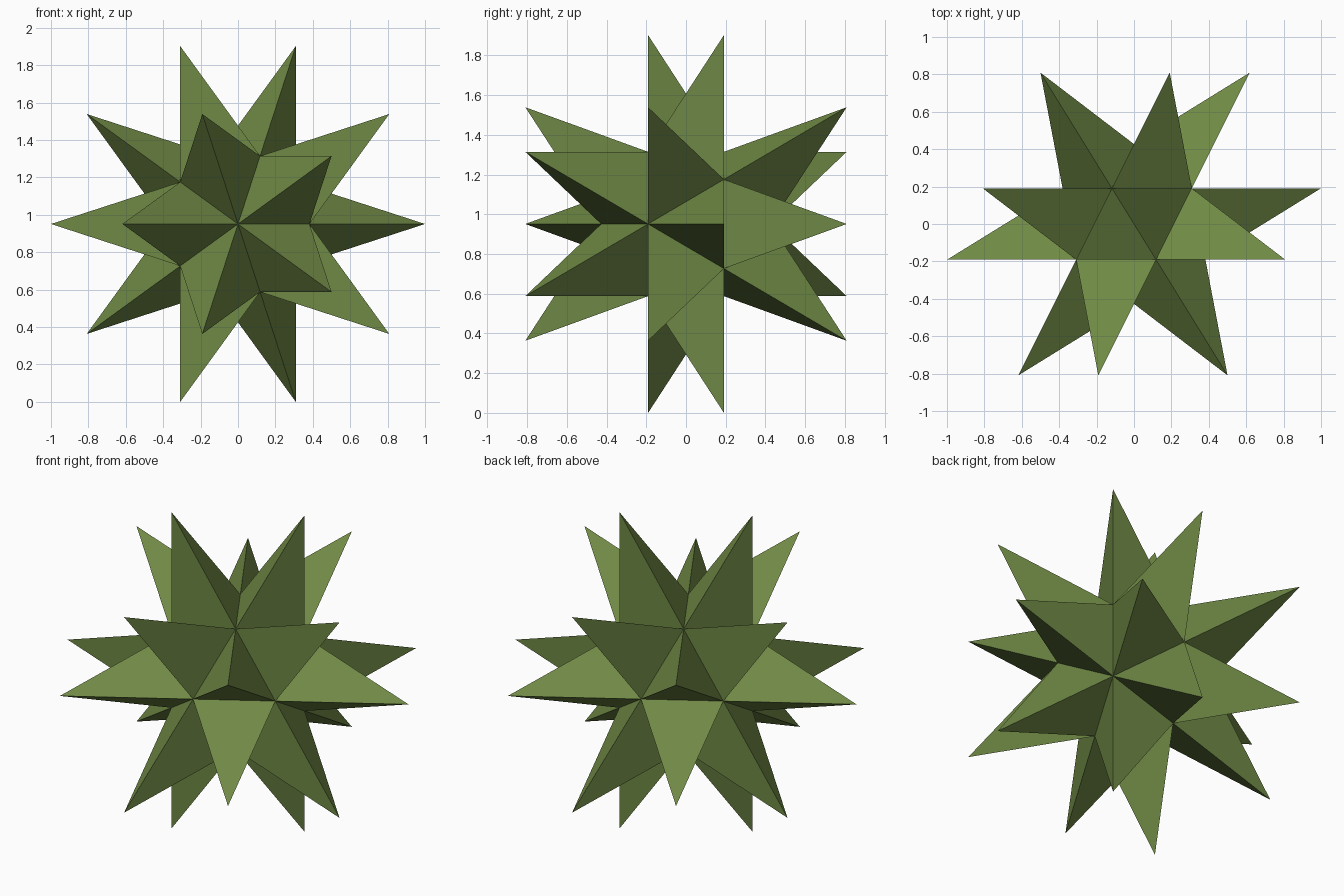
import bpy, bmesh, math
from mathutils import Vector

if "Cube" in bpy.data.objects:
    bpy.data.objects.remove(bpy.data.objects["Cube"])

PHI = (1 + math.sqrt(5)) / 2
RING_R = 1 / PHI ** 2            # radius of the core's two five-point rings
RING_Y = RING_R / 2              # their distance from the centre plane
CORE_R = math.hypot(RING_R, RING_Y)
TIP_R = math.hypot(1, RING_Y)    # distance of the spike tips from the centre
CENTRE_Z = math.sin(math.radians(72))

bm = bmesh.new()

# Core: icosahedron with its five-fold axis along y
for side, start in ((-1, 0), (1, 180)):
    bm.verts.new((0, side * CORE_R, 0))
    for k in range(5):
        a = math.radians(start + 72 * k)
        bm.verts.new((RING_R * math.cos(a), side * RING_Y, RING_R * math.sin(a)))
bmesh.ops.convex_hull(bm, input=bm.verts[:])

# Spikes: raise the middle of every core face into a three-sided point
tips = bmesh.ops.poke(bm, faces=bm.faces[:])["verts"]
for v in tips:
    v.co = v.co.normalized() * TIP_R

bmesh.ops.translate(bm, verts=bm.verts[:], vec=Vector((0, 0, CENTRE_Z)))
bmesh.ops.recalc_face_normals(bm, faces=bm.faces[:])

mesh = bpy.data.meshes.new("spiked_star")
bm.to_mesh(mesh)
bm.free()
star = bpy.data.objects.new("spiked_star", mesh)
bpy.context.collection.objects.link(star)

# Olive green finish
green = bpy.data.materials.new("olive_green")
green.diffuse_color = (0.16, 0.25, 0.06, 1)
green.use_nodes = True
green.node_tree.nodes["Principled BSDF"].inputs["Base Color"].default_value = green.diffuse_color
mesh.materials.append(green)
